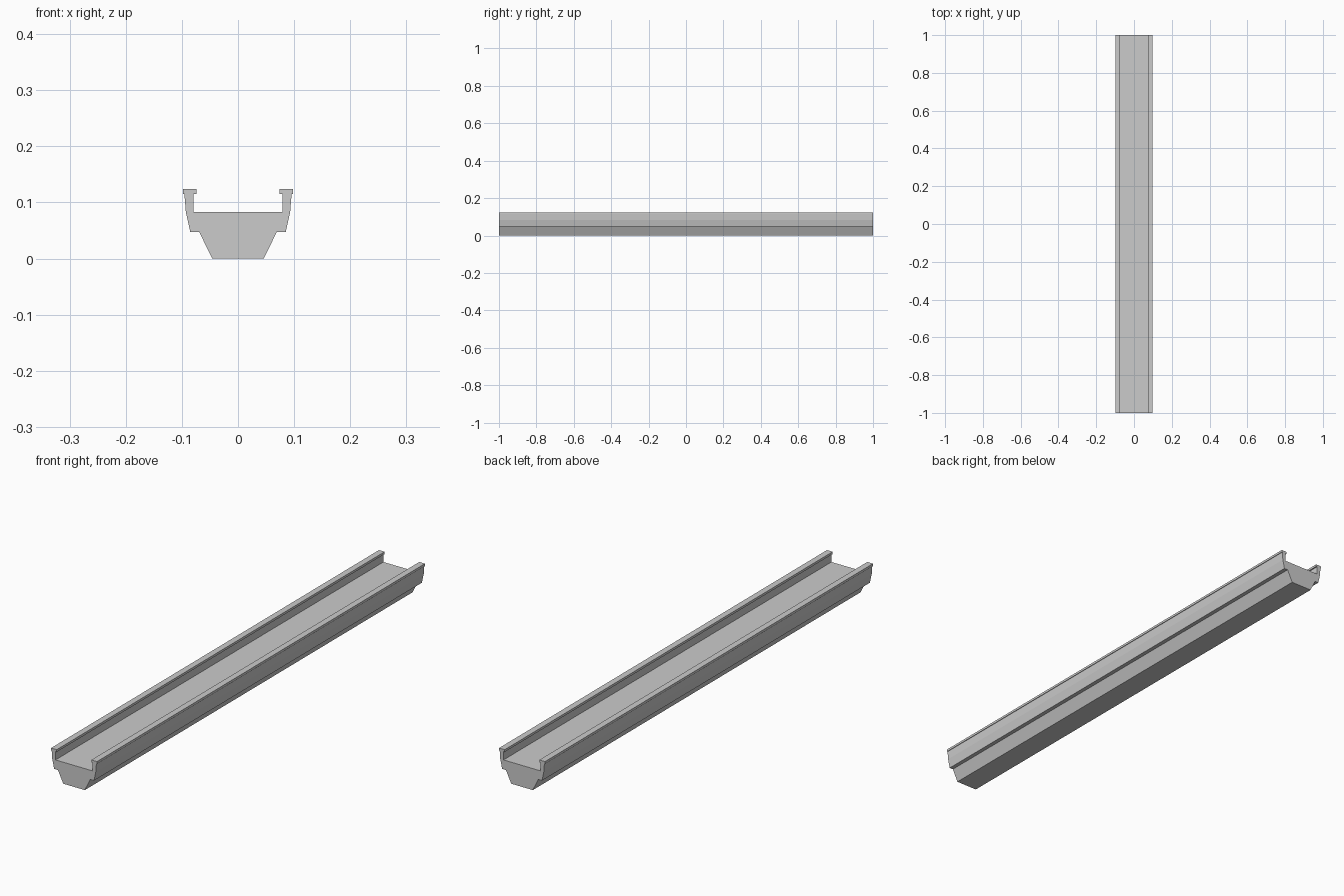
import bpy, bmesh

if "Cube" in bpy.data.objects:
    bpy.data.objects.remove(bpy.data.objects["Cube"])

# Right half of the channel cross-section (x, z), from bottom to trough floor
HALF = [(0.046, 0.0), (0.069, 0.047), (0.085, 0.047), (0.093, 0.083),
        (0.0955, 0.115), (0.098, 0.115), (0.098, 0.124), (0.074, 0.124),
        (0.074, 0.115), (0.079, 0.115), (0.079, 0.083)]
LENGTH = 2.0


def extrude_profile(name, points, length):
    """Extrude a closed x-z outline along y, centred on y = 0."""
    bm = bmesh.new()
    face = bm.faces.new([bm.verts.new((x, -length / 2, z)) for x, z in points])
    result = bmesh.ops.extrude_face_region(bm, geom=[face], use_keep_orig=True)
    moved = [g for g in result["geom"] if isinstance(g, bmesh.types.BMVert)]
    bmesh.ops.translate(bm, verts=moved, vec=(0, length, 0))
    bmesh.ops.recalc_face_normals(bm, faces=bm.faces)
    mesh = bpy.data.meshes.new(name)
    bm.to_mesh(mesh)
    bm.free()
    obj = bpy.data.objects.new(name, mesh)
    bpy.context.collection.objects.link(obj)
    return obj


# Solid channel beam with lipped side rails, mirrored across x = 0
outline = HALF + [(-x, z) for x, z in reversed(HALF)]
extrude_profile("channel_beam", outline, LENGTH)
